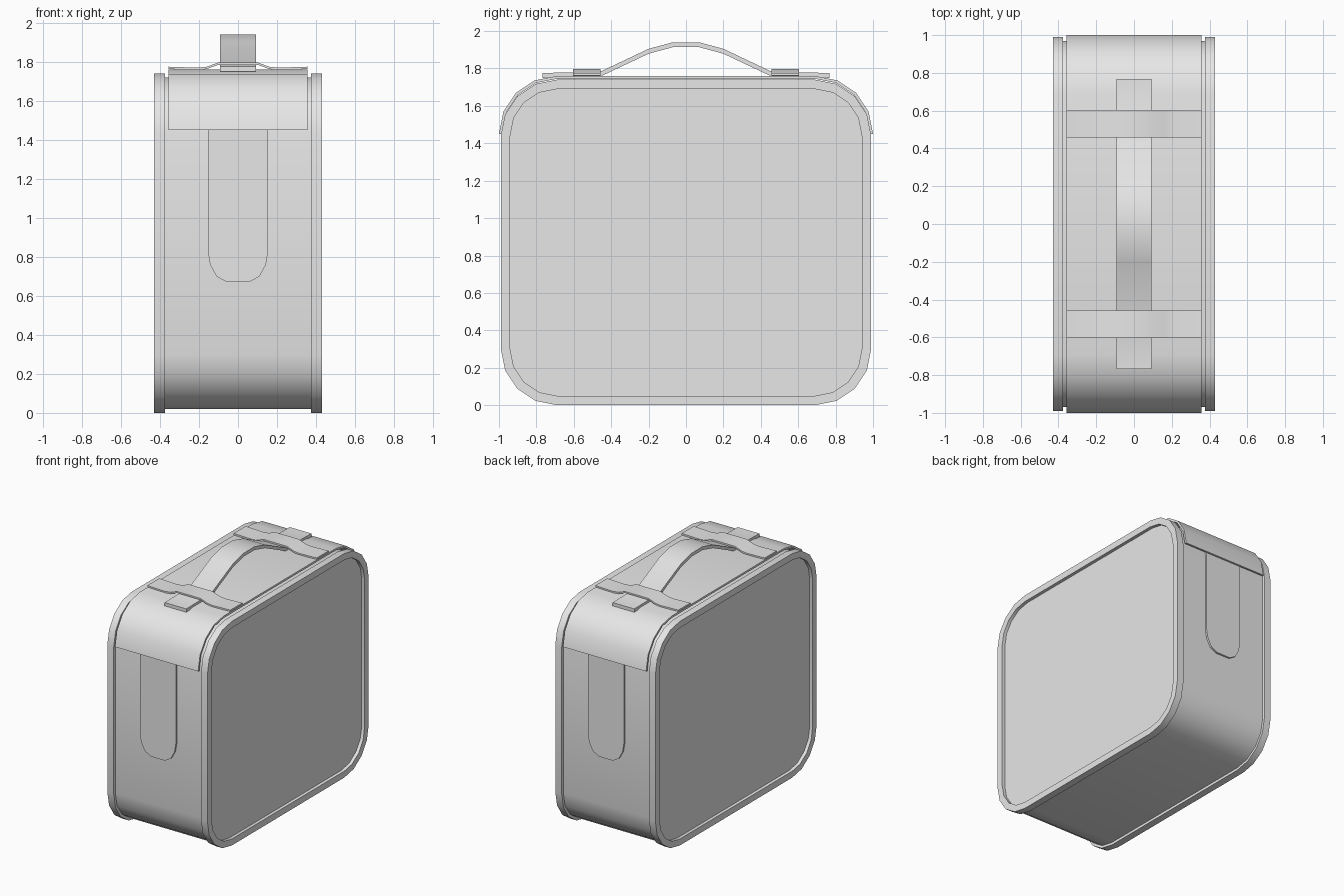
import bpy, bmesh, math

old = bpy.data.objects.get("Cube")
if old:
    bpy.data.objects.remove(old, do_unlink=True)

grey = bpy.data.materials.new("light_grey_fabric")
grey.use_nodes = True
grey.diffuse_color = (0.8, 0.8, 0.8, 1)
grey.node_tree.nodes["Principled BSDF"].inputs["Base Color"].default_value = (0.8, 0.8, 0.8, 1)


def along_x(x, p):
    return (x, p[0], p[1])


def along_y(y, p):
    return (p[0], y, p[1])


def finish(name, bm):
    bmesh.ops.recalc_face_normals(bm, faces=bm.faces)
    mesh = bpy.data.meshes.new(name)
    bm.to_mesh(mesh)
    bm.free()
    mesh.materials.append(grey)
    obj = bpy.data.objects.new(name, mesh)
    bpy.context.collection.objects.link(obj)
    bpy.ops.object.select_all(action='DESELECT')
    obj.select_set(True)
    bpy.context.view_layer.objects.active = obj
    bpy.ops.object.shade_smooth_by_angle(angle=math.radians(30))
    return obj


def prism(name, profile, place, lo, hi):
    """Solid extrusion of a convex outline."""
    bm = bmesh.new()
    a = [bm.verts.new(place(lo, p)) for p in profile]
    b = [bm.verts.new(place(hi, p)) for p in profile]
    bm.faces.new(a)
    bm.faces.new(b)
    for i in range(len(a)):
        j = (i + 1) % len(a)
        bm.faces.new((a[i], a[j], b[j], b[i]))
    return finish(name, bm)


def band(name, outer, inner, place, lo, hi, closed=False):
    """Strip of sheet material between two matching paths."""
    bm = bmesh.new()
    rows = [[bm.verts.new(place(d, p)) for p in path]
            for path, d in ((outer, lo), (outer, hi), (inner, hi), (inner, lo))]
    n = len(outer)
    for i in range(n if closed else n - 1):
        j = (i + 1) % n
        for k in range(4):
            r, s = rows[k], rows[(k + 1) % 4]
            bm.faces.new((r[i], r[j], s[j], s[i]))
    if not closed:
        for i in (0, n - 1):
            bm.faces.new([r[i] for r in rows])
    return finish(name, bm)


def arc(cy, cz, radius, start):
    return [(cy + radius * math.cos(math.radians(start + 22.5 * i)),
             cz + radius * math.sin(math.radians(start + 22.5 * i))) for i in range(5)]


def outline(inset):
    """Rounded case outline in the y-z plane."""
    pts = []
    for cy, cz, start in ((0.69, 1.44, 0), (-0.69, 1.44, 90), (-0.69, 0.3, 180), (0.69, 0.3, 270)):
        pts += arc(cy, cz, 0.3 - inset, start)
    return pts


def lower(path, t):
    return [(u, z - t) for u, z in path]


# Case body with recessed side panels
prism("case_body", outline(0.02), along_x, -0.405, 0.405)

# Raised side rims
for side, s in (("left", 1), ("right", -1)):
    band(side + "_rim", outline(0), outline(0.05), along_x, s * 0.375, s * 0.43, closed=True)

# Lid flap wrapping over the top
flap = [arc(0.69, 1.45, r, 0) + arc(-0.69, 1.45, r, 90) for r in (0.31, 0.295)]
band("lid_flap", flap[0], flap[1], along_x, -0.357, 0.357)

# Rounded tongues hanging below the flap at both ends
half = [(0.155, 1.5), (0.155, 0.83), (0.143, 0.76), (0.11, 0.70), (0.06, 0.672)]
tongue = half + [(-x, z) for x, z in reversed(half)]
for end, s in (("front", -1), ("back", 1)):
    prism(end + "_tongue", tongue, along_y, s * 0.965, s * 0.984)

# Cross straps that rise over the handle
half = [(0.357, 1.775), (0.21, 1.77), (0.16, 1.775), (0.10, 1.797)]
strap = half + [(-x, z) for x, z in reversed(half)]
for end, s in (("front", -1), ("back", 1)):
    band(end + "_strap", strap, lower(strap, 0.012), along_y, s * 0.457, s * 0.603)

# Arched carry handle with flat end tabs
half = [(0.767, 1.776), (0.46, 1.782), (0.2, 1.905), (0.07, 1.94)]
top = half + [(-y, z) for y, z in reversed(half)]
band("handle", top, lower(top, 0.026), along_x, -0.093, 0.093)
